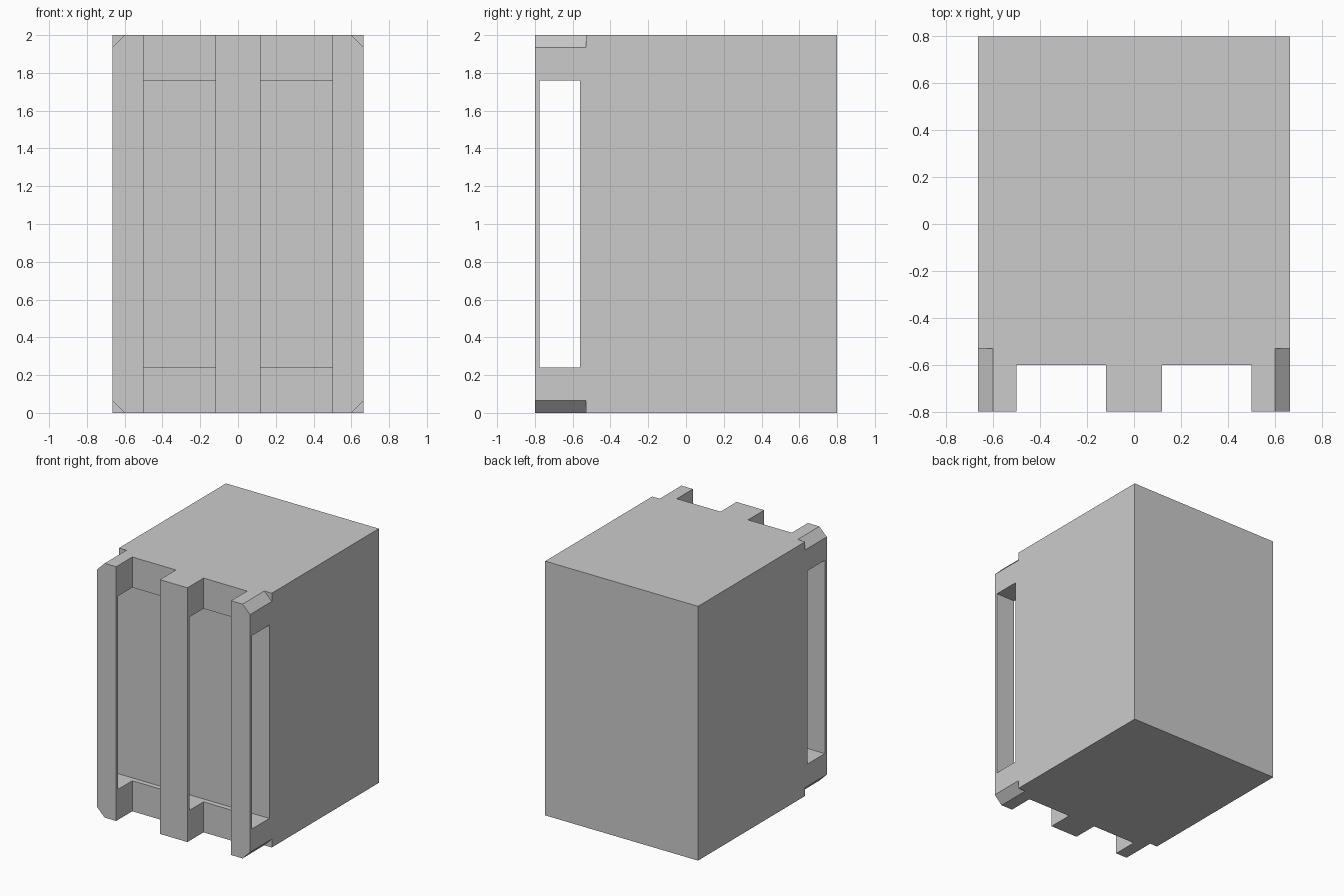
import bpy
import math

if "Cube" in bpy.data.objects:
    bpy.data.objects.remove(bpy.data.objects["Cube"])

W, D, H = 0.665, 0.8, 2.0      # half width, half depth, height


def box(name, x0, x1, y0, y1, z0, z1, tilt=0.0):
    """Box from its limits, optionally turned about the y axis."""
    bpy.ops.mesh.primitive_cube_add(
        size=1, location=((x0 + x1) / 2, (y0 + y1) / 2, (z0 + z1) / 2),
        rotation=(0, tilt, 0))
    ob = bpy.context.object
    ob.name = name
    ob.scale = (x1 - x0, y1 - y0, z1 - z0)
    return ob


def carve(target, cutter):
    """Subtract the cutter, then remove it."""
    mod = target.modifiers.new("cut", 'BOOLEAN')
    mod.operation = 'DIFFERENCE'
    mod.solver = 'EXACT'
    mod.object = cutter
    cutter.hide_render = True
    bpy.context.view_layer.update()
    bpy.context.view_layer.objects.active = target
    bpy.ops.object.modifier_apply(modifier=mod.name)
    bpy.data.objects.remove(cutter, do_unlink=True)


# Main block
block = box("grooved_block", -W, W, -D, D, 0, H)
bpy.ops.object.transform_apply(location=True, rotation=True, scale=True)

# Two full-height grooves that leave three front posts
for x0, x1 in ((-0.5, -0.12), (0.12, 0.5)):
    carve(block, box("groove_cutter", x0, x1, -1, -0.6, -0.2, H + 0.2))

# Sideways slot running through all the posts
carve(block, box("slot_cutter", -1, 1, -0.775, -0.56, 0.24, 1.76))

# Chamfered outer ends of the side posts
c = 0.065 / math.sqrt(2)
for x in (-W, W):
    for z in (0, H):
        carve(block, box("chamfer_cutter", x - c, x + c, -1, -0.53,
                         z - c, z + c, math.radians(45)))
